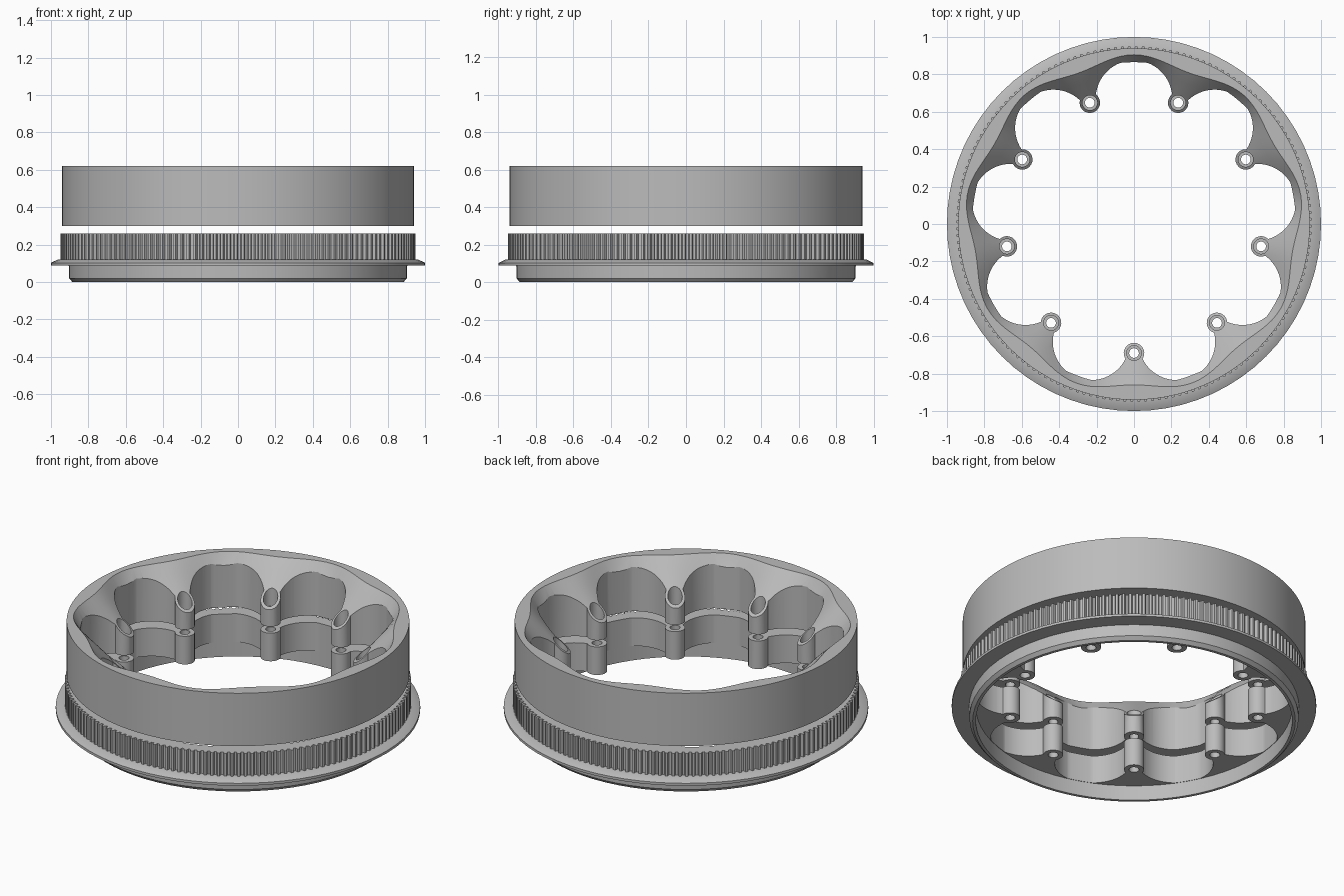
import bpy, bmesh
from math import sin, cos, pi, radians, atan2, acos, hypot

cube = bpy.data.objects.get("Cube")
if cube:
    bpy.data.objects.remove(cube, do_unlink=True)

LOBES = 9
SECTOR = 2 * pi / LOBES
BOSS_R, BOSS = 0.69, 0.055         # boss circle radius, boss size
BAY_R, BAY = 0.67, 0.205           # scalloped bay circle radius, bay size
LIMIT = 0.865                      # bays flatten against this radius

grey = bpy.data.materials.new("light grey")
grey.use_nodes = True
grey.diffuse_color = (0.5, 0.5, 0.5, 1)
grey.node_tree.nodes["Principled BSDF"].inputs["Base Color"].default_value = (0.5, 0.5, 0.5, 1)


def make(name, bm):
    bmesh.ops.recalc_face_normals(bm, faces=bm.faces)
    mesh = bpy.data.meshes.new(name)
    bm.to_mesh(mesh)
    bm.free()
    mesh.materials.append(grey)
    obj = bpy.data.objects.new(name, mesh)
    bpy.context.collection.objects.link(obj)
    return obj


def revolve(name, profile_at, steps):
    """Sweep a closed (radius, z) profile, which may vary with angle, round z."""
    bm = bmesh.new()
    rings = []
    for i in range(steps):
        a = 2 * pi * i / steps - pi / 2
        rings.append([bm.verts.new((r * cos(a), r * sin(a), z)) for r, z in profile_at(a)])
    for i, ring in enumerate(rings):
        after = rings[(i + 1) % steps]
        for j in range(len(ring)):
            k = (j + 1) % len(ring)
            bm.faces.new((ring[j], after[j], after[k], ring[k]))
    return make(name, bm)


def prism(bm, outline, low, high):
    bottom = [bm.verts.new((x, y, low)) for x, y in outline]
    top = [bm.verts.new((x, y, high)) for x, y in outline]
    bm.faces.new(bottom[::-1])
    bm.faces.new(top)
    for i in range(len(outline)):
        k = (i + 1) % len(outline)
        bm.faces.new((bottom[i], bottom[k], top[k], top[i]))


def circle(x, y, r, n=20):
    return [(x + r * cos(2 * pi * i / n), y + r * sin(2 * pi * i / n)) for i in range(n)]


def opening_outline():
    """Alternating round bosses and large bays, as one closed outline."""
    bx, by = BOSS_R * cos(SECTOR / 2), -BOSS_R * sin(SECTOR / 2)
    dx, dy = BAY_R - bx, -by
    d = hypot(dx, dy)
    toward = atan2(dy, dx)
    meet = acos((d * d + BOSS * BOSS - BAY * BAY) / (2 * d * BOSS))
    # the meeting point on the inner side of the bay, nearest to the boss flank
    px, py = bx + BOSS * cos(toward + meet), by + BOSS * sin(toward + meet)
    qx, qy = bx + BOSS * cos(toward - meet), by + BOSS * sin(toward - meet)
    if qx > px:
        px, py = qx, qy
    start = atan2(py - by, px - bx)
    axis = -SECTOR / 2
    half = start - axis
    points = []
    for k in range(LOBES):
        turn = k * SECTOR - pi / 2 + SECTOR / 2
        local = []
        for i in range(1, 14):          # boss, round its inward side
            a = axis - half - (2 * pi - 2 * half) * i / 14
            local.append((bx + BOSS * cos(a), by + BOSS * sin(a)))
        first = atan2(py, px - BAY_R)
        for i in range(33):             # bay, round its outward side
            a = first - 2 * first * i / 32
            x, y = BAY_R + BAY * cos(a), BAY * sin(a)
            f = min(1, LIMIT / hypot(x, y))
            local.append((x * f, y * f))
        points += [(x * cos(turn) - y * sin(turn), x * sin(turn) + y * cos(turn)) for x, y in local]
    return points


def cut(obj, bm):
    cutter = make("cutter", bm)
    cutter.hide_render = True
    mod = obj.modifiers.new("cut", "BOOLEAN")
    mod.operation, mod.solver, mod.object = "DIFFERENCE", "EXACT", cutter
    bpy.context.view_layer.objects.active = obj
    bpy.ops.object.modifier_apply(modifier=mod.name)
    bpy.data.objects.remove(cutter, do_unlink=True)


def drill(obj, r, low, high):
    bm = bmesh.new()
    for k in range(LOBES):
        a = k * SECTOR - pi / 2
        prism(bm, circle(BOSS_R * cos(a), BOSS_R * sin(a), r), low, high)
    cut(obj, bm)


def cut_opening(obj):
    bm = bmesh.new()
    prism(bm, opening_outline(), -0.2, 0.9)
    cut(obj, bm)


# Upper ring: funnel dips between bosses and swells toward each one
def upper_profile(a):
    w = (1 + cos(LOBES * (a + pi / 2))) / 2
    at_boss = [(0.86, 0.62), (0.80, 0.565), (0.73, 0.49), (0.58, 0.35)]
    at_bay = [(0.905, 0.62), (0.87, 0.56), (0.78, 0.45), (0.58, 0.33)]
    funnel = [(p[0] * w + q[0] * (1 - w), p[1] * w + q[1] * (1 - w)) for p, q in zip(at_boss, at_bay)]
    return [(0.58, 0.3), (0.94, 0.3), (0.94, 0.62)] + funnel


upper = revolve("upper_ring", upper_profile, LOBES * 16)
cut_opening(upper)
drill(upper, 0.04, 0.38, 0.8)
drill(upper, 0.026, 0.2, 0.5)

# Lower ring: bottom lip, wide flange and flat top
lower_profile = [(0.58, 0.09), (0.868, 0.09), (0.868, 0), (0.885, 0), (0.903, 0.02), (0.905, 0.088),
                 (1, 0.088), (1, 0.103), (0.96, 0.122), (0.93, 0.122), (0.93, 0.26), (0.58, 0.26)]
lower = revolve("lower_ring", lambda a: lower_profile, 72)
cut_opening(lower)
drill(lower, 0.028, -0.1, 0.4)

# Toothed band round the lower ring
TEETH = 160
bm = bmesh.new()
outer, inner = [], []
for i in range(TEETH):
    for part, r in ((0, 0.932), (0.35, 0.932), (0.5, 0.95), (0.85, 0.95)):
        a = 2 * pi * (i + part) / TEETH
        outer.append((r * cos(a), r * sin(a)))
        inner.append((0.915 * cos(a), 0.915 * sin(a)))
loops = [[bm.verts.new((x, y, z)) for x, y in ring]
         for ring, z in ((inner, 0.115), (outer, 0.115), (outer, 0.26), (inner, 0.26))]
for j in range(4):
    one, two = loops[j], loops[(j + 1) % 4]
    for i in range(len(one)):
        k = (i + 1) % len(one)
        bm.faces.new((one[i], one[k], two[k], two[i]))
band = make("toothed_band", bm)

# Smooth the curved walls, keep edges crisp
bpy.ops.object.select_all(action="DESELECT")
for obj in (upper, lower, band):
    obj.select_set(True)
bpy.context.view_layer.objects.active = upper
bpy.ops.object.shade_smooth_by_angle(angle=radians(30))
